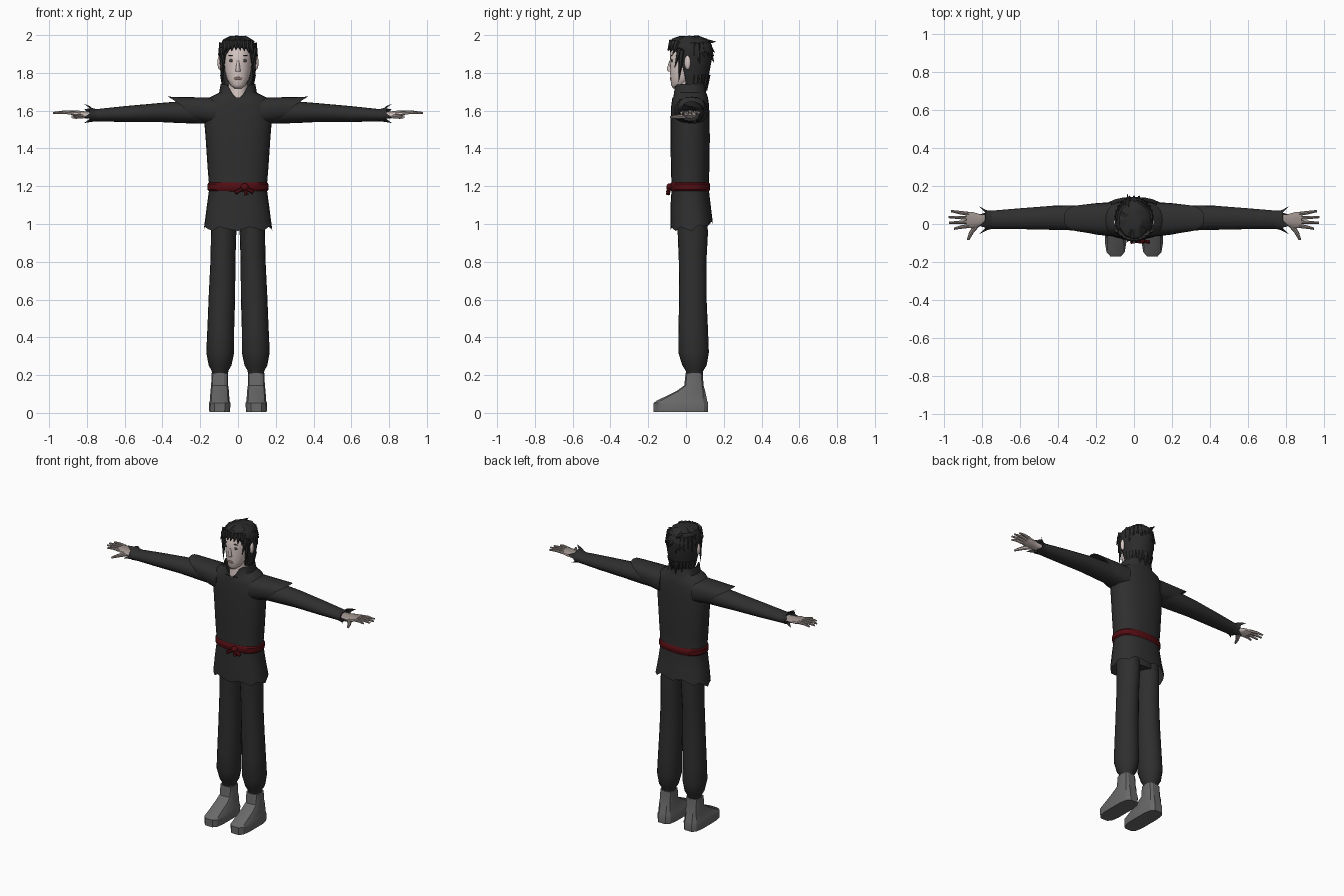
import bpy, bmesh, math, random
from mathutils import Vector, Matrix

random.seed(4)
cube = bpy.data.objects.get("Cube")
if cube:
    bpy.data.objects.remove(cube)


def material(name, r, g, b):
    m = bpy.data.materials.new(name)
    m.use_nodes = True
    m.diffuse_color = (r, g, b, 1)
    m.node_tree.nodes["Principled BSDF"].inputs["Base Color"].default_value = (r, g, b, 1)
    return m


CLOTH = material("black cloth", .028, .028, .028)
HAIR = material("black hair", .024, .024, .024)
SKIN = material("pale skin", .7, .59, .56)
HAND = material("weathered skin", .32, .27, .25)
BOOT = material("grey leather", .14, .14, .14)
SASH = material("dark red sash", .085, .004, .006)
EYE = material("eye grey", .06, .055, .055)
LIP = material("lip brown", .25, .16, .15)


def finish(name, bm, mat, mirror=False, angle=40):
    bmesh.ops.recalc_face_normals(bm, faces=bm.faces)
    mesh = bpy.data.meshes.new(name)
    bm.to_mesh(mesh)
    bm.free()
    mesh.materials.append(mat)
    ob = bpy.data.objects.new(name, mesh)
    bpy.context.collection.objects.link(ob)
    bpy.ops.object.select_all(action='DESELECT')
    ob.select_set(True)
    bpy.context.view_layer.objects.active = ob
    bpy.ops.object.shade_smooth_by_angle(angle=math.radians(angle))
    if mirror:
        ob.modifiers.new("Mirror", 'MIRROR').use_mirror_merge = False
    return ob


def add_loft(bm, rings, axis='z', segs=20, power=1, caps=(True, True), tweak=None):
    """Rings are (position on axis, centre u, centre v, radius u, radius v)."""
    def bend(t):
        return math.copysign(abs(t) ** power, t)
    loops = []
    for i, (p, cu, cv, ru, rv) in enumerate(rings):
        loop = []
        for k in range(segs):
            a = 2 * math.pi * (k + .5 * (segs == 12)) / segs
            u, v, w = cu + ru * bend(math.cos(a)), cv + rv * bend(math.sin(a)), p
            if tweak:
                u, v, w = tweak(i, k, a, u, v, w)
            co = {'z': (u, v, w), 'x': (w, u, v), 'y': (u, w, v)}[axis]
            loop.append(bm.verts.new(co))
        loops.append(loop)
    for lo, hi in zip(loops, loops[1:]):
        for k in range(segs):
            n = (k + 1) % segs
            bm.faces.new((lo[k], lo[n], hi[n], hi[k]))
    if caps[0]:
        bm.faces.new(loops[0])
    if caps[1]:
        bm.faces.new(loops[-1])


def loft(name, rings, mat, mirror=False, angle=40, **kw):
    bm = bmesh.new()
    add_loft(bm, rings, **kw)
    return finish(name, bm, mat, mirror, angle)


def blob(name, mat, centre, size, mirror=False):
    bm = bmesh.new()
    bmesh.ops.create_uvsphere(bm, u_segments=12, v_segments=8, radius=1,
                              matrix=Matrix.Translation(centre) @ Matrix.Diagonal((*size, 1)))
    return finish(name, bm, mat, mirror)


def add_spike(bm, base, tip, r, end=0.001):
    base, tip = Vector(base), Vector(tip)
    d = tip - base
    m = Matrix.Translation((base + tip) / 2) @ d.to_track_quat('Z', 'Y').to_matrix().to_4x4()
    bmesh.ops.create_cone(bm, cap_ends=True, segments=6, radius1=r, radius2=end,
                          depth=d.length, matrix=m)


# Boots and trousers
loft("boots", [(.004, .097, -.027, .056, .147), (.052, .097, -.027, .058, .147),
               (.064, .097, -.022, .053, .137), (.115, .097, .025, .05, .078),
               (.145, .097, .042, .046, .052), (.21, .096, .043, .045, .046)],
     BOOT, True, angle=25, segs=12, power=.55)
loft("trouser_legs", [(.2, .095, .045, .04, .043), (.225, .095, .045, .045, .047),
                      (.25, .095, .045, .06, .064), (.32, .094, .04, .074, .081),
                      (.45, .091, .038, .071, .078), (.62, .085, .036, .07, .072),
                      (.8, .08, .035, .066, .073), (.95, .076, .036, .067, .08),
                      (1.1, .072, .03, .07, .08)], CLOTH, True)
loft("trouser_seat", [(.99, 0, .035, .13, .075), (1.12, 0, .03, .14, .085)], CLOTH)


# Tunic with an uneven hem and a collar open at the throat
def tunic_shape(i, k, a, u, v, w):
    if i == 0:
        w += .035 * max(0, math.sin(a)) - .012 * (k % 3 == 0) + .01 * (k % 3 == 1)
    front = max(0, -math.sin(a))
    if i == 9:
        w -= .08 * front ** 14
    if i == 8:
        w -= .04 * front ** 14
    return u, v, w


loft("tunic", [(.975, 0, .03, .182, .113), (1.08, 0, .025, .167, .108),
               (1.19, 0, .022, .152, .098), (1.3, 0, .022, .161, .102),
               (1.45, 0, .022, .171, .104), (1.56, 0, .022, .18, .103),
               (1.63, 0, .022, .178, .1), (1.67, 0, .022, .15, .094),
               (1.695, 0, .02, .1, .087), (1.74, 0, .018, .092, .085)],
     CLOTH, segs=24, power=.85, caps=(False, False), tweak=tunic_shape)

# Sash, knot and loose ends
loft("sash", [(1.172, 0, .022, .152, .098), (1.182, 0, .022, .161, .106),
              (1.212, 0, .022, .161, .106), (1.222, 0, .022, .152, .098)],
     SASH, segs=24, power=.85)
blob("sash_knot", SASH, (.035, -.088, 1.195), (.022, .016, .02))
ends = bmesh.new()
for x, z in ((-.015, 1.165), (.045, 1.155), (.08, 1.168)):
    add_spike(ends, (.035, -.09, 1.195), (x, -.095, z), .008, .011)
finish("sash_ends", ends, SASH)


# Shoulder flares, sleeves and pointed cuffs
def flare_shape(i, k, a, u, v, w):
    return u, v, w + (0, .03, .09)[i] * math.sin(a)


def cuff_shape(i, k, a, u, v, w):
    if i == 2:
        s = 1.0 if k % 4 == 1 else .72
        u, v = .02 + (u - .02) * s, 1.585 + (v - 1.585) * s
        w += .015 if k % 4 == 1 else -.015
    return u, v, w


loft("shoulder_flares", [(.12, .025, 1.597, .09, .073), (.2, .027, 1.602, .083, .069),
                         (.28, .03, 1.607, .07, .067)], CLOTH, True, axis='x',
     power=.8, caps=(True, False), tweak=flare_shape)
loft("sleeves", [(.14, .03, 1.59, .07, .06), (.3, .032, 1.592, .066, .058),
                 (.42, .033, 1.59, .064, .05), (.6, .028, 1.582, .055, .042),
                 (.77, .022, 1.575, .047, .031)], CLOTH, True, axis='x')
loft("cuffs", [(.74, .022, 1.575, .046, .031), (.775, .02, 1.578, .052, .037),
               (.8, .02, 1.585, .078, .055)], CLOTH, True, axis='x', segs=16,
     caps=(True, False), tweak=cuff_shape)

# Hands: palm, four fanned fingers and a thumb
hands = bmesh.new()
add_loft(hands, [(.76, .022, 1.578, .026, .018), (.81, .02, 1.578, .032, .019),
                 (.85, .02, 1.584, .044, .017), (.885, .022, 1.588, .042, .012)],
         axis='x', segs=12, power=.8)
for j, reach in enumerate((.95, .975, .98, .965)):
    y = -.01 + .021 * j
    fan = (j - 1.5) * .01
    add_loft(hands, [(.87, y, 1.588, .011, .011), (.92, y + fan * .5, 1.592, .009, .009),
                     (reach, y + fan, 1.588, .006, .005)], axis='x', segs=8)
add_loft(hands, [(.0, .825, 1.572, .02, .014), (-.045, .858, 1.568, .013, .011),
                 (-.085, .876, 1.566, .007, .006)], axis='y', segs=8)
hand_ob = finish("hands", hands, SKIN, True)
hand_ob.data.materials.append(HAND)
for face in hand_ob.data.polygons:
    face.material_index = int(face.normal.z > .2)

# Neck, head and face
loft("neck", [(1.6, 0, .01, .06, .065), (1.68, 0, .008, .052, .064),
              (1.8, 0, .015, .05, .06)], SKIN)
loft("head", [(1.718, 0, -.048, .02, .02), (1.735, 0, -.038, .04, .041),
              (1.77, 0, -.015, .059, .067), (1.81, 0, 0, .07, .085),
              (1.86, 0, .01, .076, .096), (1.92, 0, .015, .077, .1),
              (1.965, 0, .02, .06, .08)], SKIN, angle=60)
loft("nose", [(1.808, 0, -.084, .013, .012), (1.82, 0, -.086, .012, .016),
              (1.865, 0, -.08, .006, .008)], SKIN, segs=8, angle=60)
blob("ears", SKIN, (.097, .008, 1.855), (.012, .017, .038), True)
blob("eyes", EYE, (.034, -.075, 1.865), (.015, .004, .008), True)
blob("brows", EYE, (.035, -.076, 1.893), (.018, .004, .003), True)
blob("mouth", LIP, (0, -.081, 1.77), (.024, .004, .008))


# Hair shell, pulled back from the face in its lower part
HAIRLINE = (.0, -.005, -.02, -.04, -.065, -.2, -.2, -.2)


def hair_shape(i, k, a, u, v, w):
    return u, max(v, HAIRLINE[i]), w + random.uniform(-.006, .006)


loft("hair", [(1.73, 0, .03, .078, .075), (1.78, 0, .03, .09, .09),
              (1.84, 0, .03, .098, .102), (1.89, 0, .028, .102, .112),
              (1.925, 0, .025, .102, .115), (1.945, 0, .022, .098, .114),
              (1.975, 0, .02, .078, .095), (1.992, 0, .02, .04, .05)],
     HAIR, segs=24, tweak=hair_shape, angle=30)
locks = bmesh.new()
for k in range(13):
    a = math.radians(6 + 14 * k)
    c, s = math.cos(a), math.sin(a)
    add_spike(locks, (.076 * c, .03 + .08 * s, 1.79),
              (.08 * c, .025 + .085 * s, 1.72 + random.uniform(-.02, .015)), .02)
    add_spike(locks, (.075 * c, .03 + .075 * s, 1.95),
              (.105 * c, .03 + .122 * s, 1.88 + random.uniform(-.03, .04)), .028)
for k in range(8):
    x = -.08 + .023 * k
    y = -.1 + 4 * x * x
    add_spike(locks, (x * .8, y + .03, 1.965), (x, y + .002, 1.92 - 4 * x * x), .022)
for x in (-.086, .086):
    add_spike(locks, (x, -.02, 1.92), (x * .95, -.04, 1.75), .018)
    add_spike(locks, (x, -.03, 1.93), (x * .85, -.06, 1.83), .018)
add_spike(locks, (-.03, .09, 1.965), (-.035, .158, 1.965), .02)
add_spike(locks, (.02, .09, 1.94), (.03, .15, 1.91), .022)
finish("hair_locks", locks, HAIR)
